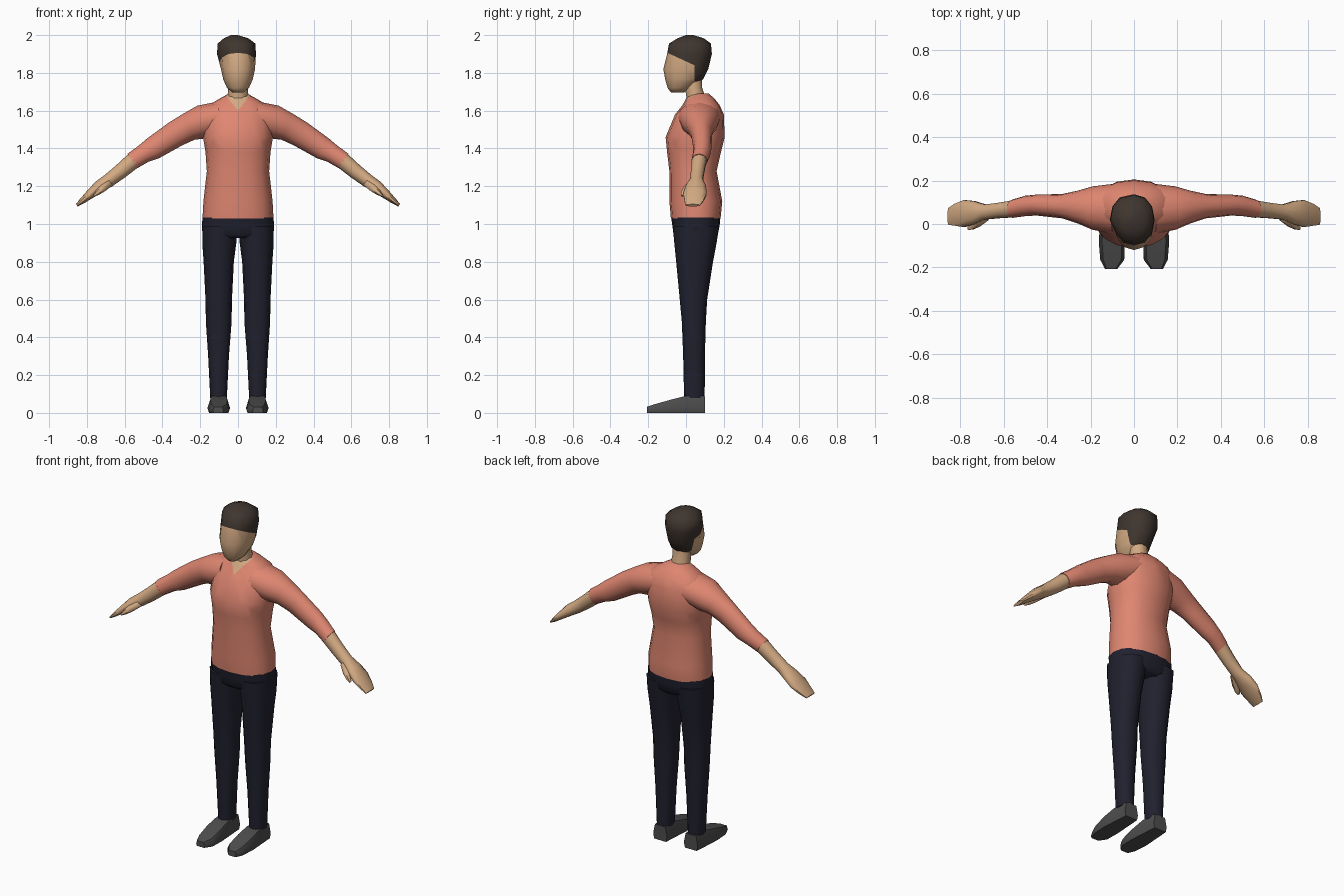
import bpy, bmesh, math
from mathutils import Vector

if "Cube" in bpy.data.objects:
    bpy.data.objects.remove(bpy.data.objects["Cube"])


def material(name, rgb):
    m = bpy.data.materials.new(name)
    m.diffuse_color = (*rgb, 1)
    m.use_nodes = True
    m.node_tree.nodes["Principled BSDF"].inputs["Base Color"].default_value = m.diffuse_color
    return m


SHIRT = material("coral shirt", (0.74, 0.24, 0.165))
SKIN = material("skin", (0.65, 0.40, 0.225))
HAIR = material("dark brown hair", (0.05, 0.036, 0.028))
PANTS = material("navy trousers", (0.015, 0.015, 0.028))
SHOE = material("grey shoe", (0.075, 0.075, 0.075))


def section(c, u, v, n, p):
    """Closed superellipse around c with half axes u and v."""
    pts = []
    for i in range(n):
        a = 2 * math.pi * i / n
        cs, sn = math.cos(a), math.sin(a)
        pts.append(Vector(c) + Vector(u) * math.copysign(abs(cs) ** (2 / p), cs)
                   + Vector(v) * math.copysign(abs(sn) ** (2 / p), sn))
    return pts


def loft(sections):
    """Skin a list of equal point rings, with both ends capped."""
    bm = bmesh.new()
    rings = [[bm.verts.new(q) for q in s] for s in sections]
    n = len(rings[0])
    for a, b in zip(rings, rings[1:]):
        for i in range(n):
            j = (i + 1) % n
            bm.faces.new((a[i], a[j], b[j], b[i]))
    bm.faces.new(rings[0])
    bm.faces.new(rings[-1])
    bmesh.ops.recalc_face_normals(bm, faces=bm.faces)
    return bm


def upright(rows, n=12, p=2.0, cx=0.0):
    """Rows of (z, half width, front y, back y[, centre x])."""
    out = []
    for r in rows:
        z, w, f, b = r[:4]
        x = r[4] if len(r) > 4 else cx
        out.append(section((x, (f + b) / 2, z), (w, 0, 0), (0, (b - f) / 2, 0), n, p))
    return loft(out)


def limb(rows, n=10, p=2.0):
    """Rows of (x, y, z, half thickness, half depth) along an arm."""
    cs = [Vector(r[:3]) for r in rows]
    out = []
    for i, r in enumerate(rows):
        t = cs[min(i + 1, len(cs) - 1)] - cs[max(i - 1, 0)]
        u = Vector((0, 1, 0)).cross(t).normalized()
        out.append(section(cs[i], u * r[3], Vector((0, r[4], 0)), n, p))
    return loft(out)


def cut(bm, co, no):
    bmesh.ops.bisect_plane(bm, geom=bm.verts[:] + bm.edges[:] + bm.faces[:],
                           plane_co=co, plane_no=no, dist=1e-5)


def finish(name, bm, mats, rule=None, mirror=False, angle=60):
    for f in bm.faces:
        f.material_index = rule(f.calc_center_median()) if rule else 0
    me = bpy.data.meshes.new(name)
    bm.to_mesh(me)
    bm.free()
    for m in mats:
        me.materials.append(m)
    ob = bpy.data.objects.new(name, me)
    bpy.context.collection.objects.link(ob)
    if mirror:
        ob.modifiers.new("mirror", 'MIRROR').use_mirror_merge = False
    bpy.ops.object.select_all(action='DESELECT')
    ob.select_set(True)
    bpy.context.view_layer.objects.active = ob
    bpy.ops.object.shade_smooth_by_angle(angle=math.radians(angle))
    return ob


# Shirt body, with a V neckline cut into the front
torso = upright([(1.03, .188, -.08, .183), (1.12, .183, -.088, .192),
                 (1.28, .165, -.088, .162), (1.38, .172, -.10, .185),
                 (1.46, .185, -.108, .205), (1.58, .185, -.058, .20),
                 (1.63, .155, -.018, .178), (1.665, .095, .0, .15),
                 (1.69, .05, .02, .12)], n=16, p=2.25)
for s in (-1, 1):
    cut(torso, (0, 0, 1.60), (-s * 1.25, 0, 1))
finish("shirt_body", torso, [SHIRT, SKIN],
       lambda c: int(c.y < .05 and c.z > 1.60 + 1.25 * abs(c.x)))

# Sleeves
finish("sleeve", limb([(.09, .07, 1.565, .085, .115), (.19, .073, 1.54, .09, .10),
                       (.26, .078, 1.515, .075, .075), (.33, .082, 1.477, .07, .056),
                       (.45, .087, 1.40, .061, .048), (.50, .083, 1.372, .05, .047),
                       (.56, .07, 1.333, .046, .042)], n=12),
       [SHIRT], mirror=True)

# Forearms and flat hands
finish("forearm_hand", limb([(.55, .07, 1.339, .044, .041), (.62, .062, 1.28, .04, .037),
                             (.685, .055, 1.23, .036, .036), (.735, .052, 1.197, .033, .056),
                             (.78, .048, 1.16, .025, .065), (.825, .042, 1.122, .016, .052),
                             (.853, .035, 1.099, .008, .04)]),
       [SKIN], mirror=True)

# Thumbs
finish("thumb", limb([(.675, .035, 1.222, .02, .02), (.715, .005, 1.19, .02, .02),
                      (.745, -.012, 1.165, .014, .016), (.762, -.02, 1.15, .006, .008)], n=6),
       [SKIN], mirror=True)

# Neck
finish("neck", upright([(1.60, .058, .0, .12), (1.67, .056, .0, .105),
                        (1.72, .052, -.008, .088), (1.79, .052, -.01, .085)], n=10), [SKIN])

# Head, cut along the hairline, with a swept bump of hair on one side
head = upright([(1.697, .03, -.08, -.01), (1.72, .058, -.097, .03),
                (1.765, .078, -.11, .09), (1.82, .09, -.12, .118),
                (1.90, .095, -.10, .137), (1.955, .092, -.09, .132),
                (1.983, .065, -.045, .095, -.01), (2.0, .018, .0, .04, -.02)],
               n=12, p=2.15)
for v in head.verts:
    if 1.85 < v.co.z < 1.97 and v.co.x < -.04 and v.co.y > -.03:
        v.co.x -= .016
cut(head, (0, -.1, 1.907), (0, .46, 1))
cut(head, (0, .045, 0), (0, 1, 0))
cut(head, (0, 0, 1.757), (0, 0, 1))
finish("head", head, [SKIN, HAIR],
       lambda c: int(c.z > 1.907 - .46 * (c.y + .1) or (c.y > .045 and c.z > 1.757)))

# Hips and trouser legs
finish("trouser_hips", upright([(1.035, .188, -.079, .182), (.99, .191, -.072, .178),
                                (.945, .188, -.066, .168), (.925, .15, -.05, .15)],
                               n=16, p=2.3), [PANTS])
finish("trouser_leg", upright([(.99, .094, -.07, .176, .095), (.90, .090, -.062, .162, .099),
                               (.80, .080, -.052, .143, .102), (.60, .070, -.033, .112, .102),
                               (.48, .068, -.022, .105, .102), (.30, .055, -.015, .10, .103),
                               (.08, .044, -.01, .099, .103)], n=12, p=2.3),
       [PANTS], mirror=True)


# Shoes: trapezoid sections from heel to toe
def shoe_section(y, h, w, cx):
    side = [(-.85, 0), (.85, 0), (1, .35), (.75, 1), (-.75, 1), (-1, .35)]
    return [Vector((cx + a * w, y, b * h)) for a, b in side]


finish("shoe", loft([shoe_section(.10, .088, .046, .102), shoe_section(.0, .09, .054, .102),
                     shoe_section(-.08, .07, .06, .102), shoe_section(-.165, .046, .055, .10),
                     shoe_section(-.207, .032, .028, .105)]),
       [SHOE], mirror=True, angle=50)
